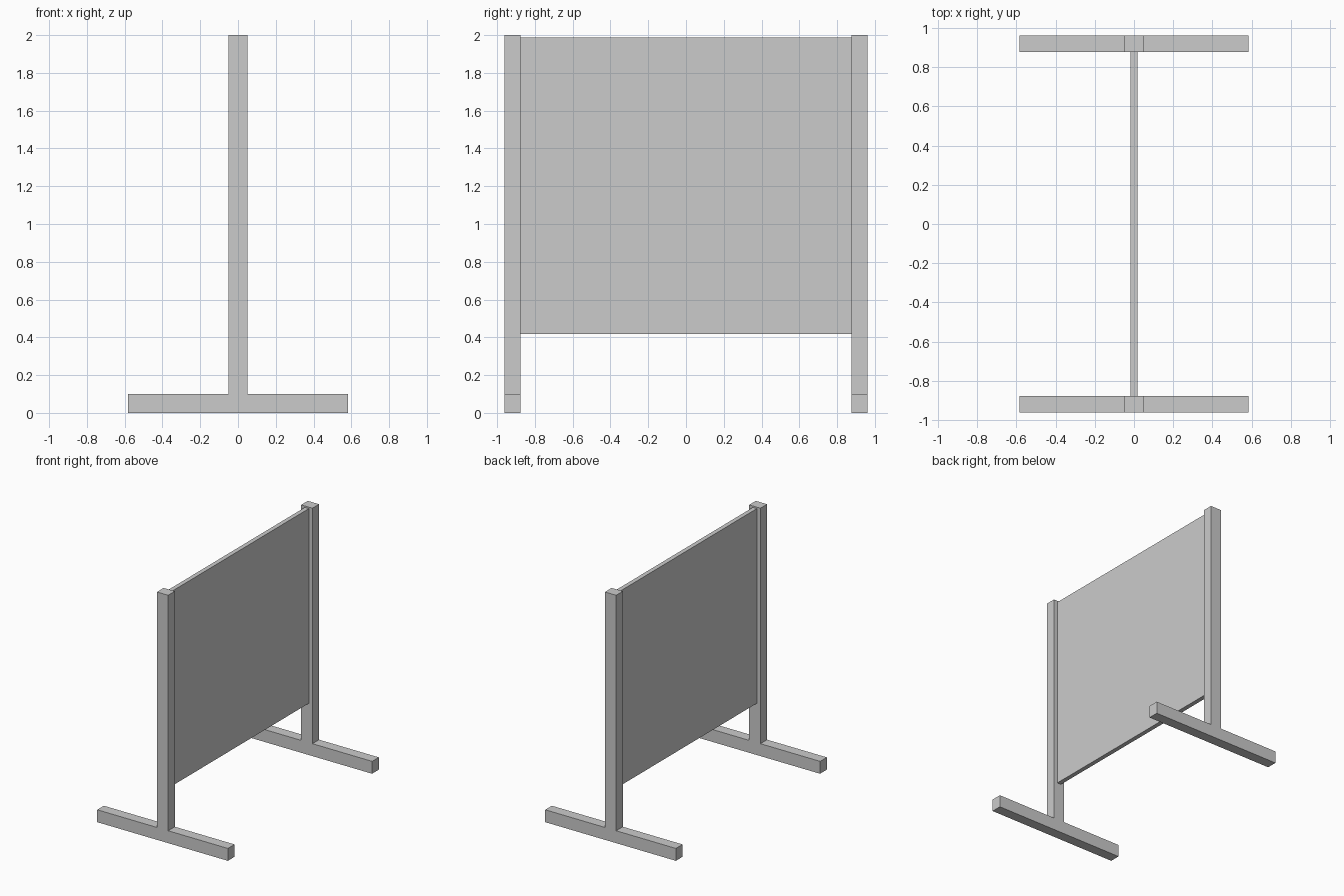
import bpy
import bmesh

cube = bpy.data.objects.get("Cube")
if cube:
    bpy.data.objects.remove(cube, do_unlink=True)

# Single matte grey for the whole stand
grey = bpy.data.materials.new("light_grey")
grey.use_nodes = True
colour = (0.6, 0.6, 0.6, 1.0)
grey.diffuse_color = colour
grey.node_tree.nodes["Principled BSDF"].inputs["Base Color"].default_value = colour


def extrude_profile(name, half_profile, y0, y1):
    """Mirror a right-hand (x, z) outline across x = 0 and extrude it along y."""
    outline = half_profile + [(-x, z) for x, z in reversed(half_profile)]
    bm = bmesh.new()
    face = bm.faces.new([bm.verts.new((x, y0, z)) for x, z in outline])
    result = bmesh.ops.extrude_face_region(bm, geom=[face])
    verts = [v for v in result["geom"] if isinstance(v, bmesh.types.BMVert)]
    bmesh.ops.translate(bm, verts=verts, vec=(0, y1 - y0, 0))
    bmesh.ops.recalc_face_normals(bm, faces=bm.faces)
    mesh = bpy.data.meshes.new(name)
    bm.to_mesh(mesh)
    bm.free()
    mesh.materials.append(grey)
    obj = bpy.data.objects.new(name, mesh)
    bpy.context.collection.objects.link(obj)
    return obj


POST_INNER, POST_OUTER = 0.877, 0.962

# Upright posts, each in one piece with its floor foot
post_outline = [(0.583, 0), (0.583, 0.1), (0.05, 0.1), (0.05, 2)]
extrude_profile("front_post_and_foot", post_outline, -POST_OUTER, -POST_INNER)
extrude_profile("back_post_and_foot", post_outline, POST_INNER, POST_OUTER)

# Thin board held between the posts
board_outline = [(0.018, 0.417), (0.018, 1.988)]
extrude_profile("board", board_outline, -POST_INNER, POST_INNER)
